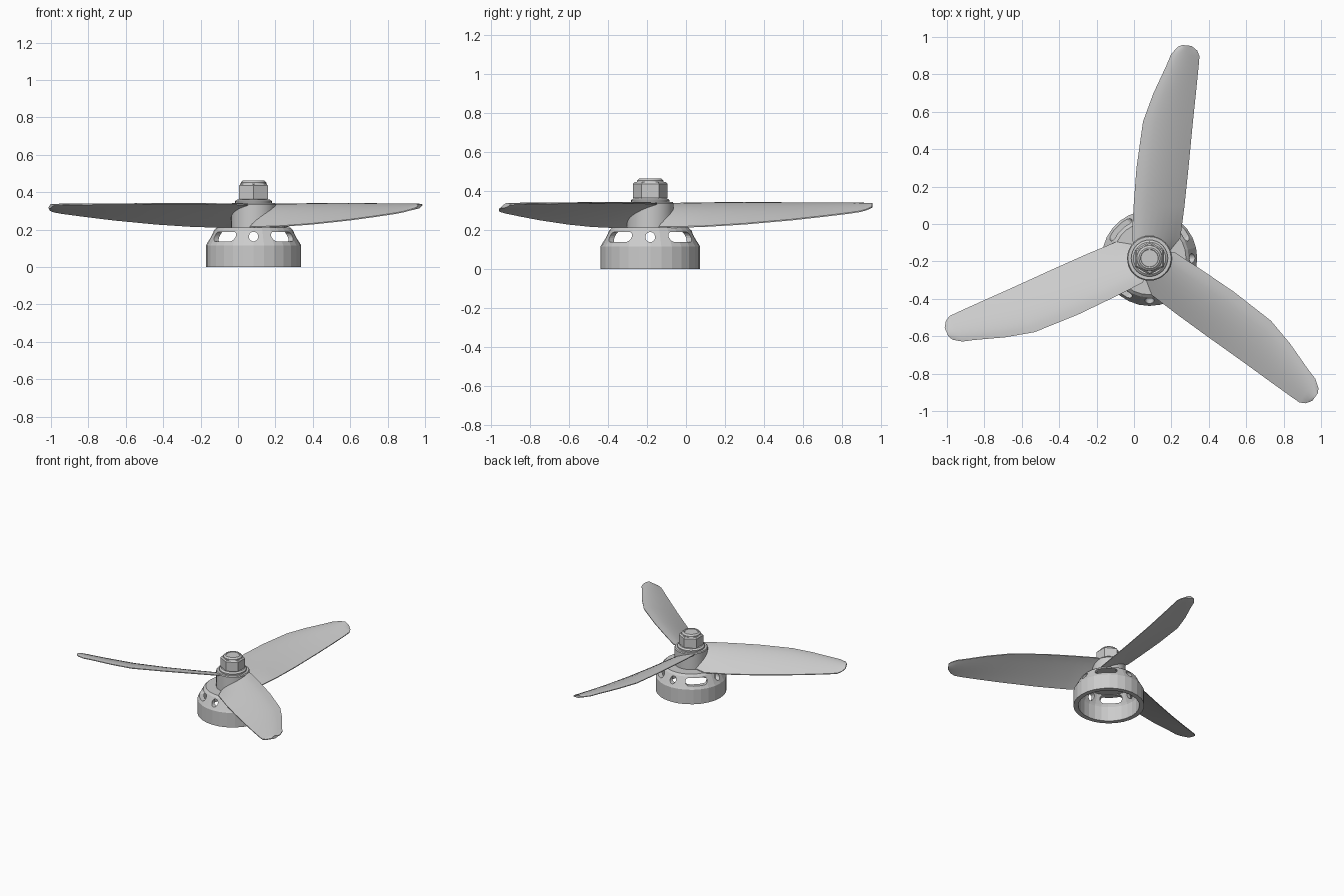
import bpy, bmesh
from math import sin, cos, pi, radians
from mathutils import Matrix, Vector

if "Cube" in bpy.data.objects:
    bpy.data.objects.remove(bpy.data.objects["Cube"])

CX, CY = 0.083, -0.183   # hub axis


def finish(name, bm, smooth=None):
    bmesh.ops.recalc_face_normals(bm, faces=bm.faces)
    me = bpy.data.meshes.new(name)
    bm.to_mesh(me)
    bm.free()
    ob = bpy.data.objects.new(name, me)
    bpy.context.collection.objects.link(ob)
    ob.location = (CX, CY, 0)
    if smooth:
        bpy.context.view_layer.objects.active = ob
        ob.select_set(True)
        bpy.ops.object.shade_smooth_by_angle(angle=radians(smooth))
        ob.select_set(False)
    return ob


def lathe(name, profile, n, closed=False, phase=0.0, smooth=None):
    """Turn an (r, z) profile about the hub axis."""
    bm = bmesh.new()
    rings = [[bm.verts.new((r * cos(phase + 2 * pi * i / n),
                            r * sin(phase + 2 * pi * i / n), z))
              for i in range(n)] for r, z in profile]
    pairs = list(zip(rings, rings[1:]))
    if closed:
        pairs.append((rings[-1], rings[0]))
    else:
        bm.faces.new(rings[0])
        bm.faces.new(rings[-1])
    for a, b in pairs:
        for i in range(n):
            j = (i + 1) % n
            bm.faces.new((a[i], a[j], b[j], b[i]))
    return finish(name, bm, smooth)


# Motor bell: hollow cup with a sloped shoulder
bell = lathe("motor_bell", [
    (0.22, 0), (0.255, 0), (0.255, 0.115), (0.248, 0.127), (0.21, 0.198),
    (0.195, 0.212), (0.05, 0.212), (0.05, 0.193), (0.18, 0.193),
    (0.215, 0.127), (0.22, 0.115)], 28, closed=True)

# Window cutters: round holes on the axes, long slots on the diagonals
bm = bmesh.new()
for k in range(8):
    half = 0.055 if k % 2 else 0.0
    rot = Matrix.Rotation(k * pi / 4, 3, 'Z')
    n = 16
    rings = []
    for x in (0.12, 0.30):
        ring = []
        for i in range(n):
            a = 2 * pi * (i + 0.5) / n
            y = 0.025 * cos(a) + (half if cos(a) > 0 else -half)
            ring.append(bm.verts.new(rot @ Vector((x, y, 0.163 + 0.026 * sin(a)))))
        rings.append(ring)
    bm.faces.new(rings[0])
    bm.faces.new(rings[1])
    for i in range(n):
        j = (i + 1) % n
        bm.faces.new((rings[0][i], rings[0][j], rings[1][j], rings[1][i]))
cutter = finish("window_cutter", bm)
mod = bell.modifiers.new("windows", 'BOOLEAN')
mod.object = cutter
mod.operation = 'DIFFERENCE'
mod.solver = 'EXACT'
bpy.context.view_layer.objects.active = bell
bpy.ops.object.modifier_apply(modifier="windows")
bpy.data.objects.remove(cutter)

# Propeller hub, washer, nut and shaft end
lathe("propeller_hub", [(0.12, 0.208), (0.12, 0.335), (0.115, 0.342)], 32, smooth=30)
lathe("washer", [(0.098, 0.34), (0.098, 0.352), (0.086, 0.362)], 32, smooth=30)
lathe("hex_nut", [(0.084, 0.358), (0.089, 0.366), (0.089, 0.435), (0.08, 0.445)],
      6, phase=pi / 6)
lathe("nut_cap", [(0.07, 0.44), (0.068, 0.452), (0.056, 0.463), (0.048, 0.463),
                  (0.046, 0.459)], 24, smooth=30)

# Blade stations: high leading edge and low trailing edge as (across, radius, z)
STATIONS = [
    ((-0.06, 0.03, 0.330), (0.10, 0.03, 0.216)),
    ((-0.095, 0.10, 0.335), (0.165, 0.11, 0.213)),
    ((-0.085, 0.28, 0.338), (0.187, 0.28, 0.218)),
    ((-0.07, 0.48, 0.340), (0.208, 0.48, 0.230)),
    ((-0.035, 0.73, 0.338), (0.232, 0.73, 0.252)),
    ((0.02, 0.88, 0.337), (0.25, 0.90, 0.271)),
    ((0.09, 1.03, 0.335), (0.263, 1.03, 0.287)),
    ((0.115, 1.09, 0.334), (0.267, 1.08, 0.295)),
    ((0.15, 1.13, 0.332), (0.255, 1.11, 0.304)),
    ((0.175, 1.14, 0.330), (0.225, 1.135, 0.316)),
]


def blade(name, angle):
    bm = bmesh.new()
    rot = Matrix.Rotation(angle, 3, 'Z')
    m = 8
    loops = []
    for L, R in STATIONS:
        L, R = Vector(L), Vector(R)
        top, bot = [], []
        for i in range(m + 1):
            t = i / m
            p = L.lerp(R, t)
            p.z = L.z + (R.z - L.z) * t ** 1.35
            th = 0.003 + 0.008 * sin(pi * t ** 0.8)
            top.append(bm.verts.new(rot @ (p + Vector((0, 0, th)))))
            bot.append(bm.verts.new(rot @ (p - Vector((0, 0, th)))))
        loops.append(top + bot[::-1])
    bm.faces.new(loops[0])
    bm.faces.new(loops[-1])
    n = len(loops[0])
    for a, b in zip(loops, loops[1:]):
        for i in range(n):
            j = (i + 1) % n
            bm.faces.new((a[i], a[j], b[j], b[i]))
    return finish(name, bm, smooth=30)


for k in range(3):
    blade(f"blade_{k + 1}", k * 2 * pi / 3)
